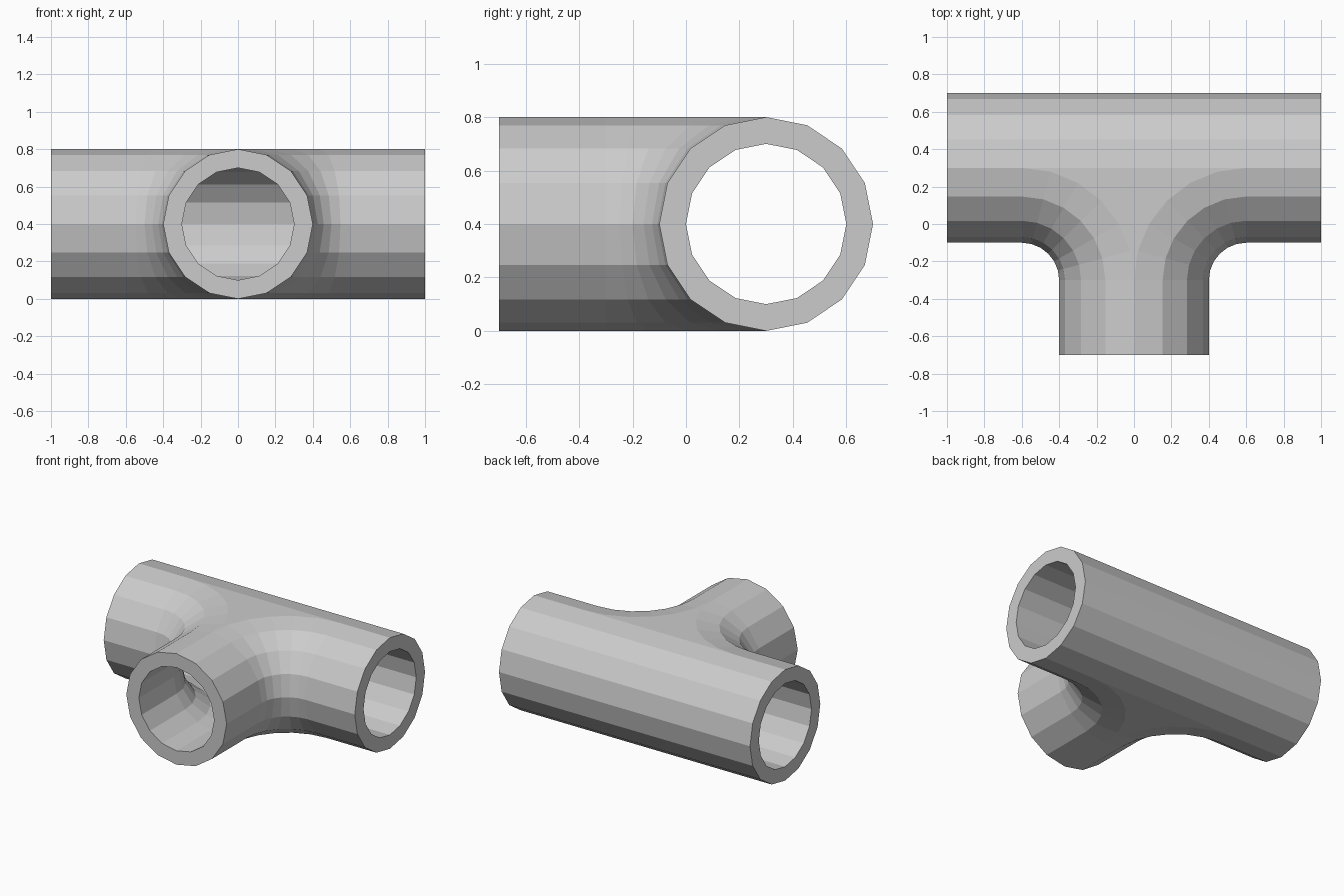
import bpy, bmesh
from math import sin, cos, pi
from mathutils import Vector

if "Cube" in bpy.data.objects:
    bpy.data.objects.remove(bpy.data.objects["Cube"])

AXIS_Z, MAIN_Y = 0.4, 0.3
BEND = 0.6                      # centre-line radius of the bend
CENTRE = Vector((BEND, MAIN_Y - BEND, AXIS_Z))
ARC, HALF = 6, 8                # steps along the bend, sides per half pipe
OUTER, INNER = 0.4, 0.3

bm = bmesh.new()


def half_ring(p, n, r):
    """Half circle of vertices from top to bottom, bulging along n."""
    return [bm.verts.new(p + n * (r * sin(pi * i / HALF))
                         + Vector((0, 0, r * cos(pi * i / HALF))))
            for i in range(HALF + 1)]


def bridge(a, b):
    for i in range(len(a) - 1):
        bm.faces.new((a[i], a[i + 1], b[i + 1], b[i]))


def skin(r):
    """Right half of the tee surface at one radius; returns its open ends."""
    # front side: straight run, bend, then branch
    stations = [(Vector((1, MAIN_Y, AXIS_Z)), Vector((0, -1, 0)))]
    for k in range(ARC + 1):
        t = pi / 2 * k / ARC
        out = Vector((-sin(t), cos(t), 0))
        stations.append((CENTRE + out * BEND, -out))
    stations.append((Vector((0, -0.7, AXIS_Z)), Vector((1, 0, 0))))
    front = [half_ring(p, n, r) for p, n in stations]
    # back side: straight half pipe
    back = [half_ring(Vector((x, MAIN_Y, AXIS_Z)), Vector((0, 1, 0)), r)
            for x in (1, BEND, 0)]
    for rings in (front, back):
        for a, b in zip(rings, rings[1:]):
            bridge(a, b)
    # flat webs between the bend and the centre, top and bottom
    for i in (0, HALF):
        for a, b in zip(front[1:ARC + 1], front[2:ARC + 2]):
            bm.faces.new((back[2][i], a[i], b[i]))
    return front[0], back[0], front[-1]


# outer and inner walls joined by the rims
for a, b in zip(skin(OUTER), skin(INNER)):
    bridge(a, b)
bmesh.ops.remove_doubles(bm, verts=bm.verts[:], dist=1e-4)
bmesh.ops.recalc_face_normals(bm, faces=bm.faces[:])

mesh = bpy.data.meshes.new("pipe_tee")
bm.normal_update()
# make sure normals point out of the wall
back_face = max(bm.faces, key=lambda f: f.calc_center_median().y)
if back_face.normal.y < 0:
    bmesh.ops.reverse_faces(bm, faces=bm.faces[:])
bm.to_mesh(mesh)
bm.free()
tee = bpy.data.objects.new("pipe_tee", mesh)
bpy.context.collection.objects.link(tee)

# left half
mirror = tee.modifiers.new("mirror", 'MIRROR')
mirror.use_axis[0] = True
mirror.merge_threshold = 0.0005
